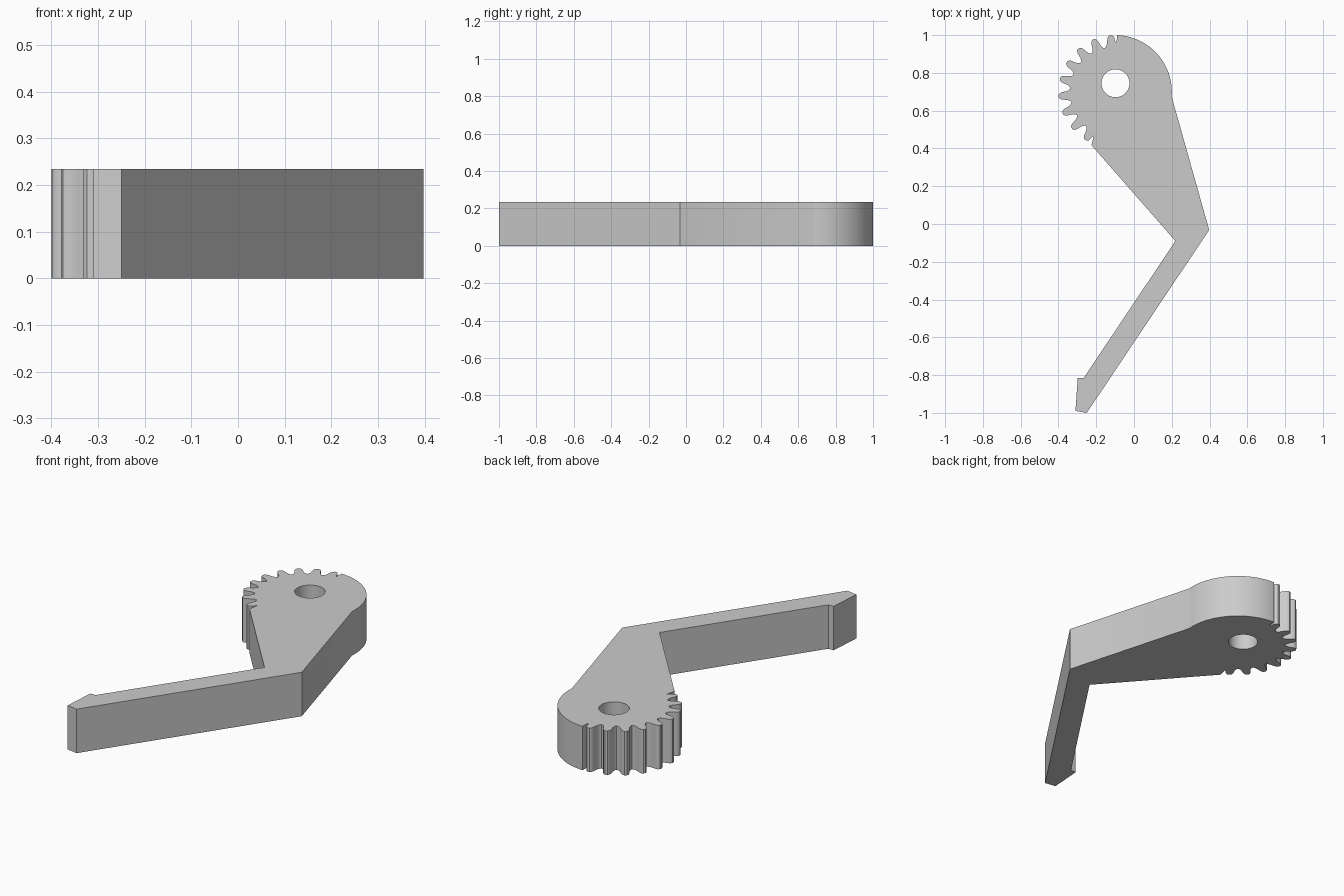
import bpy, bmesh, math
from mathutils import Vector

if "Cube" in bpy.data.objects:
    bpy.data.objects.remove(bpy.data.objects["Cube"])

HEIGHT = 0.234
GEAR = Vector((-0.10, 0.70))      # centre of toothed sector
HOLE = Vector((-0.098, 0.745))    # pivot hole, slightly off the gear centre
R_TIP, R_HOLE = 0.30, 0.074


def polar(c, deg, r):
    a = math.radians(deg)
    return (c.x + r * math.cos(a), c.y + r * math.sin(a))


# Round back of the head
outline = [polar(GEAR, -4.6 + 92.8 * i / 32, R_TIP) for i in range(33)]
outline.append(polar(GEAR, 88.2, 0.261))

# Nine teeth, each from one mirrored half profile (angle offset, radius)
half = [(9, 0.238), (7.4, 0.241), (6.0, 0.249), (5.0, 0.260),
        (4.4, 0.272), (3.8, 0.284), (2.8, 0.294), (1.2, 0.300)]
tooth = [(-a, r) for a, r in half] + [(a, r) for a, r in reversed(half)][:-1]
for k in range(9):
    for a, r in tooth:
        at_end = (k == 0 and a < 0) or (k == 8 and a > 0)
        if not (at_end and r < 0.256):
            outline.append(polar(GEAR, 94.5 + 18 * k + a, r))

# End notch, inner elbow, hooked tip, outer elbow
outline += [(-0.214, 0.465), (-0.225, 0.417), (0.219, -0.09), (-0.267, -0.816),
            (-0.298, -0.816), (-0.31, -0.99), (-0.25, -1.0), (0.398, -0.032)]
hole = [polar(HOLE, 360 * i / 40, R_HOLE) for i in range(40)]

# Fill the flat profile with its hole, then extrude it
bm = bmesh.new()
edges = []
for loop in (outline, hole):
    vs = [bm.verts.new((x, y, 0)) for x, y in loop]
    edges += [bm.edges.new((vs[i - 1], vs[i])) for i in range(len(vs))]
bmesh.ops.triangle_fill(bm, use_beauty=True, use_dissolve=False, edges=edges)
ext = bmesh.ops.extrude_face_region(bm, geom=bm.faces[:], use_keep_orig=True)
top = [v for v in ext["geom"] if isinstance(v, bmesh.types.BMVert)]
bmesh.ops.translate(bm, verts=top, vec=(0, 0, HEIGHT))
bmesh.ops.recalc_face_normals(bm, faces=bm.faces[:])

mesh = bpy.data.meshes.new("geared_lever_arm")
bm.to_mesh(mesh)
bm.free()
arm = bpy.data.objects.new("geared_lever_arm", mesh)
bpy.context.collection.objects.link(arm)

grey = bpy.data.materials.new("plain_grey")
grey.diffuse_color = (0.6, 0.6, 0.6, 1)
grey.use_nodes = True
grey.node_tree.nodes["Principled BSDF"].inputs["Base Color"].default_value = grey.diffuse_color
mesh.materials.append(grey)

bpy.context.view_layer.objects.active = arm
arm.select_set(True)
bpy.ops.object.shade_smooth_by_angle(angle=math.radians(30))
